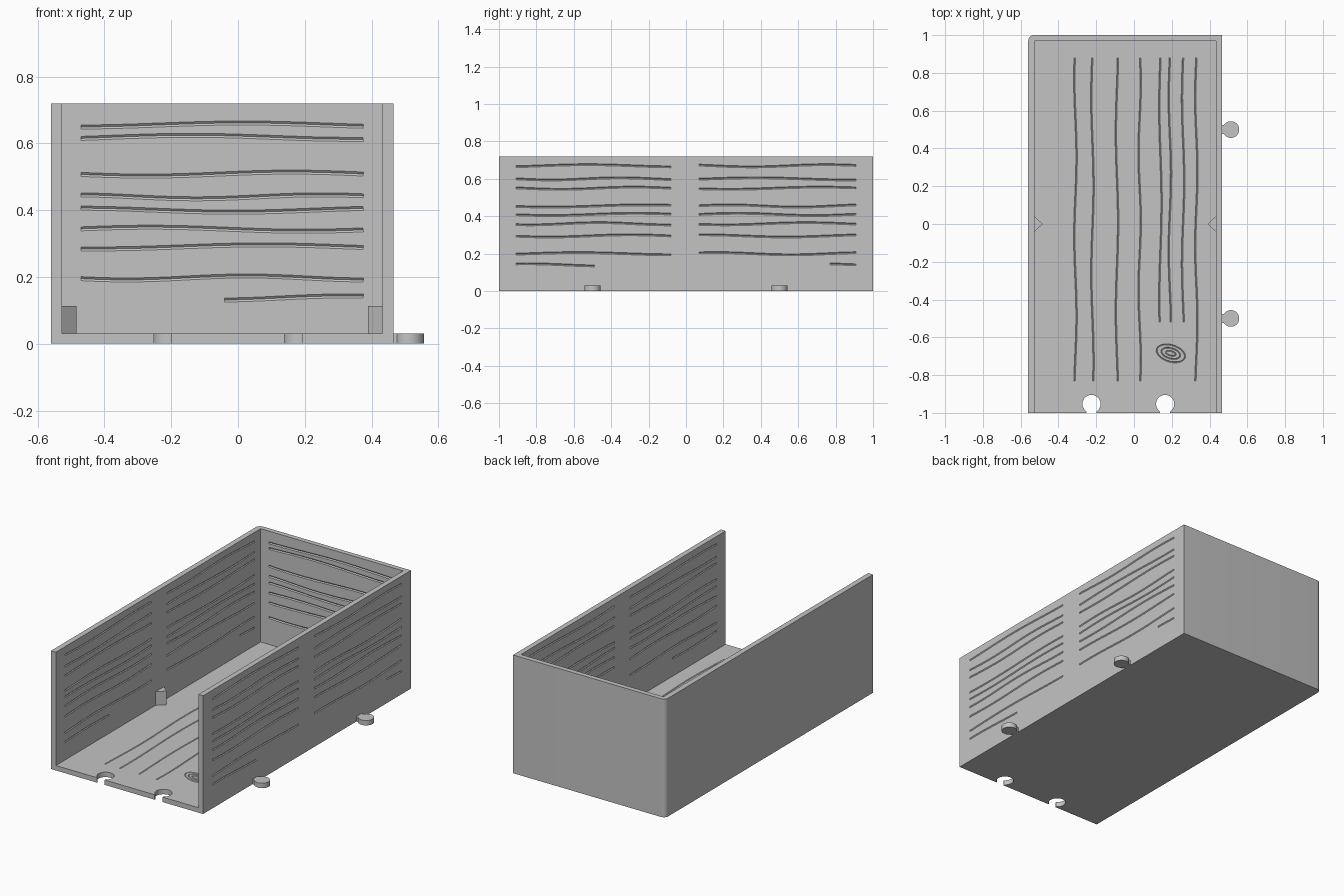
import bpy, bmesh, math, random
from mathutils import Vector

random.seed(4)
old = bpy.data.objects.get("Cube")
if old:
    bpy.data.objects.remove(old, do_unlink=True)

grey = bpy.data.materials.new("plain_grey")
grey.use_nodes = True
GREY = (0.55, 0.55, 0.55, 1)
grey.diffuse_color = GREY
for node in grey.node_tree.nodes:
    if node.type == 'BSDF_PRINCIPLED':
        node.inputs["Base Color"].default_value = GREY

# Main sizes
LEFT, RIGHT, BACK, HEIGHT = -0.56, 0.465, 1.0, 0.72
IN_L, IN_R, IN_B, FLOOR = -0.527, 0.433, 0.97, 0.03


def finish(bm, name):
    bmesh.ops.recalc_face_normals(bm, faces=bm.faces)
    mesh = bpy.data.meshes.new(name)
    bm.to_mesh(mesh)
    bm.free()
    mesh.materials.append(grey)
    obj = bpy.data.objects.new(name, mesh)
    bpy.context.scene.collection.objects.link(obj)
    return obj


def prism(bm, outline, z0, z1):
    low = [bm.verts.new((x, y, z0)) for x, y in outline]
    high = [bm.verts.new((x, y, z1)) for x, y in outline]
    bm.faces.new(low[::-1])
    bm.faces.new(high)
    for i in range(len(low)):
        j = (i + 1) % len(low)
        bm.faces.new((low[i], low[j], high[j], high[i]))


def arc(cx, cy, r, start, end, n):
    return [(cx + r * math.cos(math.radians(start + (end - start) * i / n)),
             cy + r * math.sin(math.radians(start + (end - start) * i / n)))
            for i in range(n + 1)]


def keyhole(cx, cy, r, facing, reach):
    """Round shape with a short straight neck leaving it in one direction."""
    half = 33
    pts = arc(cx, cy, r, facing + half, facing + 360 - half, 40)
    a = math.radians(facing)
    ahead = Vector((math.cos(a), math.sin(a))) * reach
    side = Vector((-math.sin(a), math.cos(a))) * r * math.sin(math.radians(half))
    centre = Vector((cx, cy))
    return pts + [tuple(centre + ahead - side), tuple(centre + ahead + side)]


def groove(bm, pts, normal, closed=False, width=0.006, depth=0.005):
    """Diamond-section bar that carves a V along a path."""
    n, count = Vector(normal), len(pts)
    rings = []
    for i, p in enumerate(pts):
        if closed:
            tangent = pts[(i + 1) % count] - pts[i - 1]
        else:
            tangent = pts[min(i + 1, count - 1)] - pts[max(i - 1, 0)]
        side = tangent.normalized().cross(n)
        rings.append([bm.verts.new(p + o) for o in
                      (side * width, n * depth, -side * width, -n * depth)])
    for i in range(count if closed else count - 1):
        a, b = rings[i], rings[(i + 1) % count]
        for k in range(4):
            m = (k + 1) % 4
            bm.faces.new((a[k], a[m], b[m], b[k]))
    if not closed:
        bm.faces.new(rings[0][::-1])
        bm.faces.new(rings[-1])


def grain(bm, place, normal, start, end, level, amp=0.006, **size):
    """Wavy line; place(along, level) puts it on a wall or the floor."""
    phase, waves = random.uniform(0, 6.28), random.uniform(6, 9)
    pts = []
    for i in range(29):
        t = start + (end - start) * i / 28
        pts.append(Vector(place(t, level + amp * math.sin(waves * t + phase))))
    groove(bm, pts, normal, **size)


def carve(obj, cutter):
    mod = obj.modifiers.new("carve", 'BOOLEAN')
    mod.operation = 'DIFFERENCE'
    mod.solver = 'EXACT'
    mod.object = cutter
    cutter.hide_render = True
    bpy.context.view_layer.objects.active = obj
    bpy.ops.object.modifier_apply(modifier=mod.name)
    bpy.data.objects.remove(cutter, do_unlink=True)


# Open-fronted tray with one rounded back corner
bm = bmesh.new()
R = 0.03
prism(bm, [(LEFT, -1), (RIGHT, -1), (RIGHT, BACK)]
      + arc(LEFT + R, BACK - R, R, 90, 180, 8), 0, HEIGHT)
tray = finish(bm, "tray")

bm = bmesh.new()
prism(bm, [(IN_L, -1.2), (IN_R, -1.2), (IN_R, IN_B), (IN_L, IN_B)], FLOOR, 1)
carve(tray, finish(bm, "pocket_cutter"))

# Connector notches in the front of the floor
bm = bmesh.new()
for x in (-0.225, 0.165):
    prism(bm, keyhole(x, -0.953, 0.048, -90, 0.1), -0.1, 0.1)
carve(tray, finish(bm, "notch_cutter"))

# Wood grain on the walls
bm = bmesh.new()
for z in (0.655, 0.618, 0.508, 0.44, 0.4, 0.343, 0.29, 0.197, 0.137):
    first = -0.04 if z < 0.15 else -0.47
    grain(bm, lambda t, v: (t, IN_B, v), (0, 1, 0), first, 0.375, z)
for x, normal in ((RIGHT, 1), (IN_R, 1), (IN_L, 1)):
    for z in (0.67, 0.6, 0.55, 0.455, 0.41, 0.36, 0.295, 0.2, 0.14):
        for a, b in ((-0.91, -0.08), (0.07, 0.91)):
            if z < 0.15:
                a, b = (a, -0.49) if a < 0 else (0.77, b)
            grain(bm, lambda t, v: (x, t, v), (normal, 0, 0), a, b, z,
                  width=0.005, depth=0.004)

# Wood grain and a knot on the floor
for x in (-0.31, -0.22, -0.09, 0.03, 0.14, 0.19, 0.26, 0.33):
    first = -0.52 if 0.1 < x < 0.3 else -0.83
    grain(bm, lambda t, v: (v, t, FLOOR), (0, 0, 1), first, 0.88, x,
          width=0.004, depth=0.003)
for rx, ry in ((0.075, 0.045), (0.05, 0.028), (0.026, 0.012)):
    ring = []
    for i in range(28):
        a = i * math.tau / 28
        px, py = rx * math.cos(a), ry * math.sin(a)
        ring.append(Vector((0.195 + px, -0.685 + py - 0.2 * px, FLOOR)))
    groove(bm, ring, (0, 0, 1), True, 0.003, 0.003)
carve(tray, finish(bm, "grain_cutter"))

# Connector pegs on the right side
parts = [tray]
for name, y in (("front_peg", -0.5), ("back_peg", 0.5)):
    bm = bmesh.new()
    prism(bm, keyhole(0.513, y, 0.044, 180, 0.055), 0, FLOOR)
    parts.append(finish(bm, name))

# Triangular ribs inside the side walls
for name, wall, s in (("rib_a", IN_L, 1), ("rib_b", IN_R, -1)):
    bm = bmesh.new()
    prism(bm, [(wall - s * 0.004, -0.044), (wall + s * 0.044, 0),
               (wall - s * 0.004, 0.044)], FLOOR - 0.005, 0.113)
    parts.append(finish(bm, name))

# Keep edges sharp while smoothing the round parts
bpy.ops.object.select_all(action='DESELECT')
for obj in parts:
    obj.select_set(True)
bpy.context.view_layer.objects.active = tray
bpy.ops.object.shade_smooth_by_angle(angle=math.radians(30))
